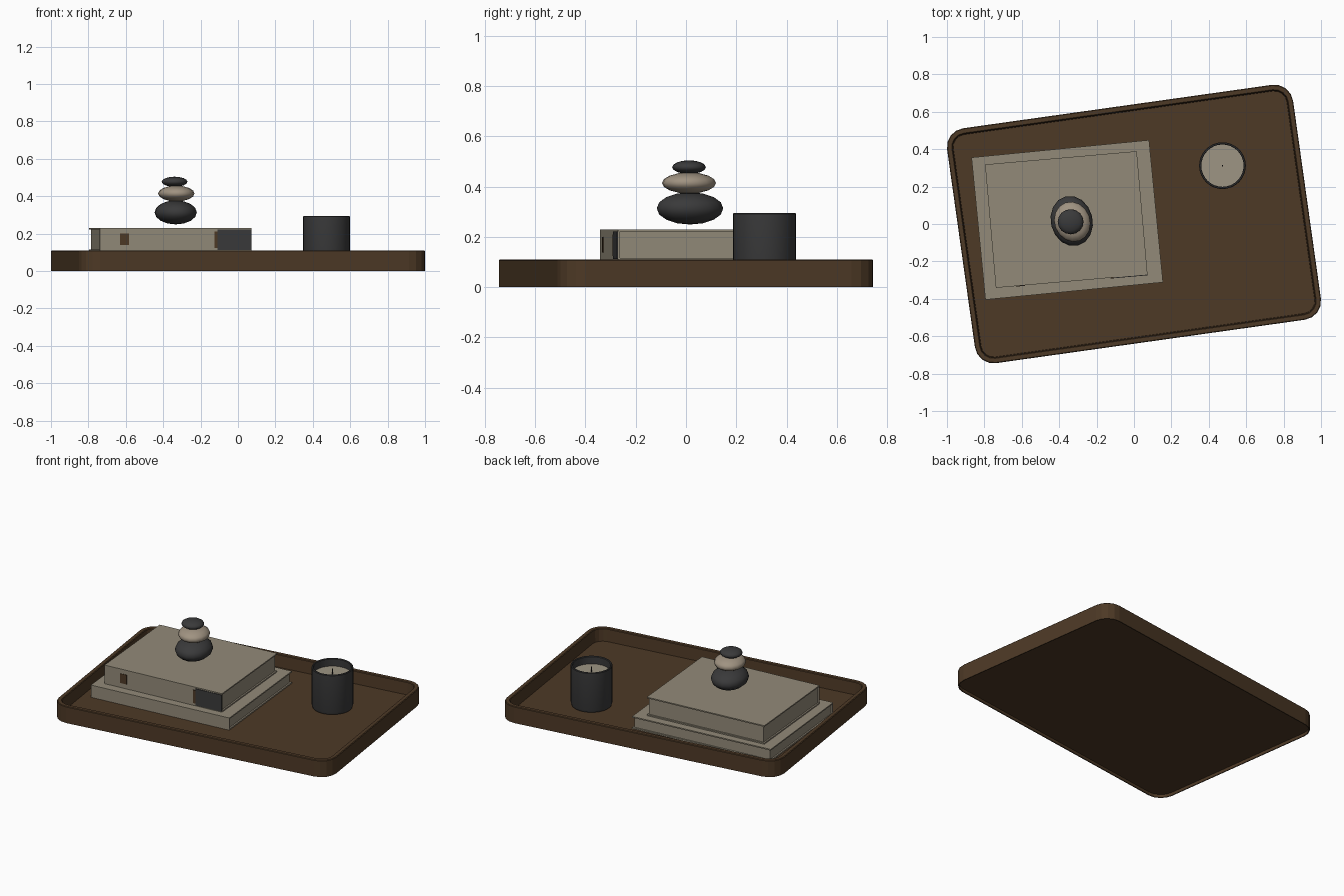
import bpy, bmesh, math
from mathutils import Matrix, Vector

if "Cube" in bpy.data.objects:
    bpy.data.objects.remove(bpy.data.objects["Cube"])


def material(name, rgb):
    m = bpy.data.materials.new(name)
    m.diffuse_color = (*rgb, 1)
    m.use_nodes = True
    m.node_tree.nodes["Principled BSDF"].inputs["Base Color"].default_value = m.diffuse_color
    return m


WOOD = material("dark brown wood", (0.075, 0.041, 0.019))
COVER = material("warm grey cover", (0.29, 0.255, 0.19))
WAX = material("cream wax", (0.34, 0.30, 0.23))
SAND = material("sand stone", (0.35, 0.29, 0.22))
DARK = material("charcoal", (0.042, 0.042, 0.043))
BLACK = material("black wick", (0.012, 0.012, 0.012))


def finish(name, bm, mat, matrix=Matrix(), smooth=False):
    bmesh.ops.recalc_face_normals(bm, faces=bm.faces)
    me = bpy.data.meshes.new(name)
    bm.to_mesh(me)
    bm.free()
    ob = bpy.data.objects.new(name, me)
    bpy.context.collection.objects.link(ob)
    me.materials.append(mat)
    ob.matrix_world = matrix
    if smooth:
        bpy.ops.object.select_all(action='DESELECT')
        ob.select_set(True)
        bpy.context.view_layer.objects.active = ob
        bpy.ops.object.shade_smooth_by_angle(angle=math.radians(35))
    return ob


def loft(rings):
    """Skin closed rings of points and cap both ends."""
    bm = bmesh.new()
    vs = [[bm.verts.new(p) for p in r] for r in rings]
    n = len(vs[0])
    for a, b in zip(vs, vs[1:]):
        for i in range(n):
            bm.faces.new((a[i], a[(i + 1) % n], b[(i + 1) % n], b[i]))
    bm.faces.new(vs[0][::-1])
    bm.faces.new(vs[-1])
    return bm


def rounded_rect(hx, hy, r, z, seg=4):
    pts = []
    for k, (sx, sy) in enumerate([(1, 1), (-1, 1), (-1, -1), (1, -1)]):
        for i in range(seg + 1):
            a = math.pi / 2 * (k + i / seg)
            pts.append((sx * (hx - r) + r * math.cos(a), sy * (hy - r) + r * math.sin(a), z))
    return pts


def circle(r, z, n=32):
    return [(r * math.cos(2 * math.pi * i / n), r * math.sin(2 * math.pi * i / n), z) for i in range(n)]


def place(x, y, z=0, deg=0):
    return Matrix.Translation((x, y, z)) @ Matrix.Rotation(math.radians(deg), 4, 'Z')


def box(name, lo, hi, mat, matrix):
    lo, hi = Vector(lo), Vector(hi)
    bm = bmesh.new()
    bmesh.ops.create_cube(bm, size=1, matrix=Matrix.Translation((lo + hi) / 2)
                          @ Matrix.Diagonal((*(hi - lo), 1)))
    return finish(name, bm, mat, matrix)


# Tray: underside recess, outer wall, rim, inner wall, floor
profile = [(0.006, 0.020), (0.006, 0), (0, 0), (0, 0.106), (0.004, 0.11),
           (0.026, 0.11), (0.030, 0.106), (0.034, 0.026)]
finish("tray", loft([rounded_rect(0.934 - d, 0.634 - d, 0.1 - d, z) for d, z in profile]),
       WOOD, place(0, 0, 0, 8))


# Books: covers overhang the inset pages, spine at the front
def book(name, hx, hy, z0, z1, matrix, t=0.008, inset=0.01):
    box(name + "_bottom_cover", (-hx, -hy, z0), (hx, hy, z0 + t), COVER, matrix)
    box(name + "_top_cover", (-hx, -hy, z1 - t), (hx, hy, z1), COVER, matrix)
    box(name + "_spine", (-hx, -hy, z0 + t), (hx, -hy + t, z1 - t), COVER, matrix)
    box(name + "_pages", (-hx + inset, -hy + t, z0 + t), (hx - inset, hy - inset, z1 - t), COVER, matrix)


book("lower_book", 0.477, 0.382, 0.026, 0.107, place(-0.357, 0.022, 0, 5.6))
upper = place(-0.362, 0.024, 0, 5)
book("upper_book", 0.407, 0.331, 0.107, 0.23, upper)

# Spine label with a brown end band, and a plain brown patch
box("spine_label", (0.224, -0.335, 0.112), (0.407, -0.331, 0.222), DARK, upper)
box("label_band", (0.208, -0.335, 0.124), (0.224, -0.331, 0.210), WOOD, upper)
box("spine_patch", (-0.298, -0.334, 0.138), (-0.252, -0.331, 0.200), WOOD, upper)

# Stacked stones
for name, x, y, z, size, deg, mat in [
        ("bottom_stone", -0.333, 0.016, 0.313, (0.112, 0.136, 0.064), 14, DARK),
        ("middle_stone", -0.33, 0.012, 0.414, (0.096, 0.109, 0.042), 20, SAND),
        ("top_stone", -0.339, 0.012, 0.477, (0.069, 0.067, 0.027), 0, DARK)]:
    bm = bmesh.new()
    bmesh.ops.create_uvsphere(bm, u_segments=16, v_segments=8, radius=1,
                              matrix=Matrix.Diagonal((*size, 1)))
    ob = finish(name, bm, mat, place(x, y, z, deg))
    for p in ob.data.polygons:
        p.use_smooth = True

# Candle: cup, wax and wick
spot = place(0.473, 0.312)
cup = [(0.108, 0.026), (0.120, 0.032), (0.125, 0.048), (0.125, 0.291), (0.122, 0.295),
       (0.116, 0.295), (0.113, 0.291), (0.113, 0.235)]
finish("candle_cup", loft([circle(r, z) for r, z in cup]), DARK, spot, True)
finish("candle_wax", loft([circle(0.113, 0.236), circle(0.113, 0.245)]), WAX, spot, True)
finish("candle_wick", loft([circle(0.004, 0.245, 8), circle(0.004, 0.28, 8)]), BLACK, spot, True)
